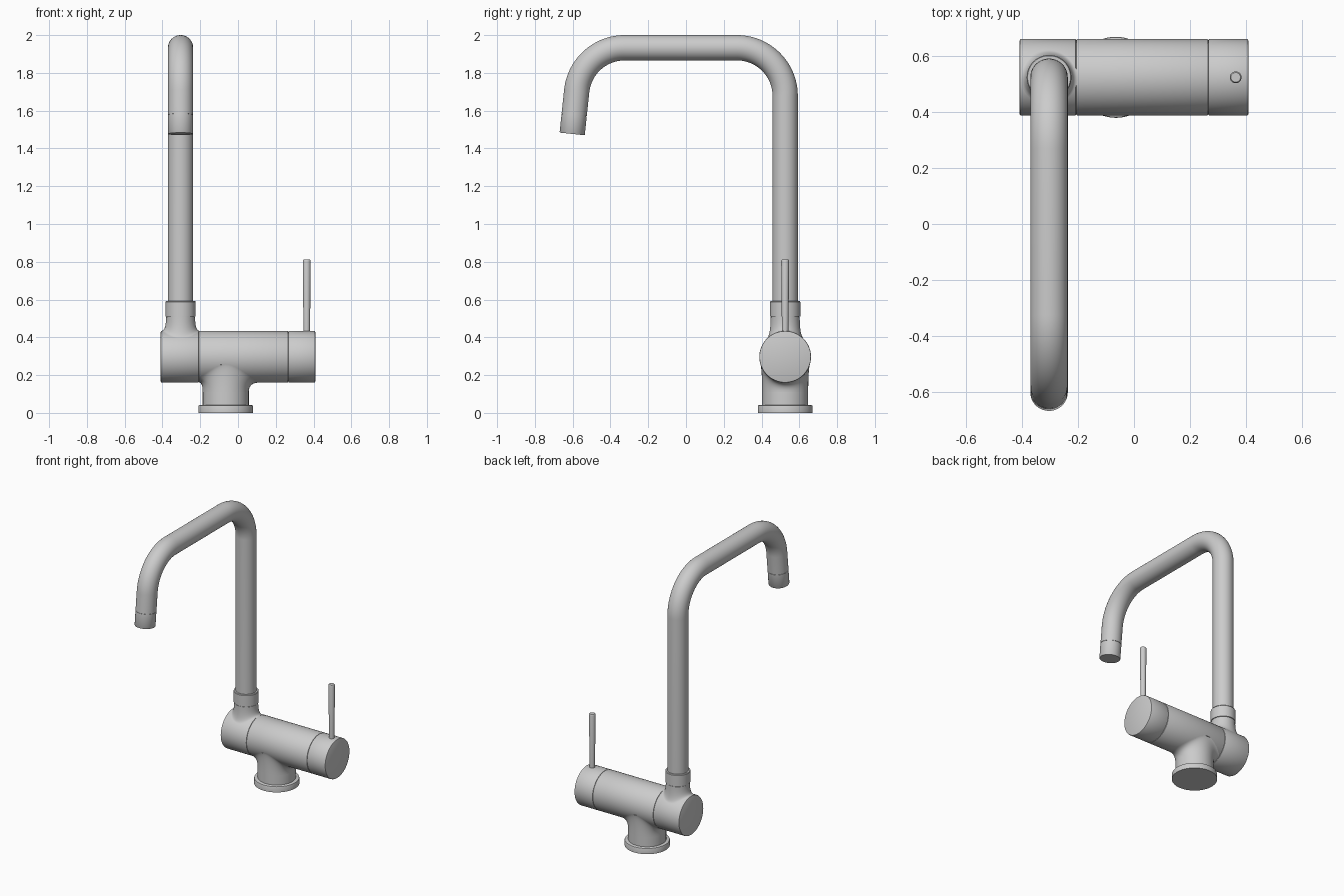
import bpy, bmesh, math
from mathutils import Vector

if "Cube" in bpy.data.objects:
    bpy.data.objects.remove(bpy.data.objects["Cube"])

SEG = 64
YC, ZC, RB = 0.525, 0.297, 0.137      # body axis position and radius
XS, XB = -0.304, -0.065               # spout and base x positions

steel = bpy.data.materials.new("brushed_steel")
steel.diffuse_color = (0.6, 0.6, 0.6, 1)
steel.use_nodes = True
steel.node_tree.nodes["Principled BSDF"].inputs["Base Color"].default_value = steel.diffuse_color


def loft(name, rings):
    """Skin a list of closed rings and cap both ends."""
    bm = bmesh.new()
    rows = [[bm.verts.new(p) for p in r] for r in rings]
    for a, b in zip(rows, rows[1:]):
        for i in range(len(a)):
            j = (i + 1) % len(a)
            bm.faces.new((a[i], a[j], b[j], b[i]))
    bm.faces.new(rows[0][::-1])
    bm.faces.new(rows[-1])
    bmesh.ops.recalc_face_normals(bm, faces=bm.faces)
    me = bpy.data.meshes.new(name)
    bm.to_mesh(me)
    bm.free()
    me.materials.append(steel)
    ob = bpy.data.objects.new(name, me)
    bpy.context.collection.objects.link(ob)
    bpy.ops.object.select_all(action='DESELECT')
    ob.select_set(True)
    bpy.context.view_layer.objects.active = ob
    bpy.ops.object.shade_smooth_by_angle(angle=math.radians(35))
    return ob


def ring(c, d, r, n=SEG):
    """Circle around point c, facing direction d."""
    d = Vector(d).normalized()
    u = d.orthogonal().normalized() if abs(d.x) > 0.5 else Vector((1, 0, 0))
    v = d.cross(u)
    return [Vector(c) + r * (math.cos(2 * math.pi * i / n) * u + math.sin(2 * math.pi * i / n) * v)
            for i in range(n)]


def lathe(name, origin, d, profile, n=SEG):
    """Turn (distance, radius) points around an axis."""
    d = Vector(d).normalized()
    return loft(name, [ring(Vector(origin) + d * t, d, r, n) for t, r in profile])


def barrel(name, x0, x1):
    """Body section with softened rims."""
    b = 0.005
    lathe(name, (0, YC, ZC), (1, 0, 0),
          [(x0, RB - b), (x0 + b * .3, RB - b * .3), (x0 + b, RB), (x1 - b, RB), (x1 - b * .3, RB - b * .3), (x1, RB - b)])


def saddle(name, x, r, rx, ry, z0, sign, xmin):
    """Round neck that flares smoothly onto the horizontal body."""
    def height(dy):
        return ZC + sign * math.sqrt(max(RB ** 2 - dy ** 2, 0))
    rings = []
    for k in range(13):
        t = k / 12
        row = []
        for i in range(SEG):
            a = 2 * math.pi * i / SEG
            c, s = math.cos(a), math.sin(a)
            p0 = Vector((x + r * c, YC + r * s, z0))
            p1 = Vector((x + r * c, YC + r * s, height(r * s)))
            p2 = Vector((max(x + rx * c, xmin), YC + ry * s, height(ry * s)))
            row.append(p0 * (1 - t) ** 2 + p1 * 2 * t * (1 - t) + p2 * t * t)
        rings.append(row)
    loft(name, rings)


# horizontal body: swivel end, valve middle, lever cap
barrel("swivel_end", -0.409, -0.207)
barrel("valve_body", -0.207, 0.266)
barrel("lever_cap", 0.266, 0.409)

# base flange and stem
lathe("base_flange", (XB, YC, 0), (0, 0, 1),
      [(0, 0.145), (0.034, 0.145), (0.039, 0.143), (0.041, 0.139)])
lathe("base_stem", (XB, YC, 0), (0, 0, 1), [(0.03, 0.122), (0.11, 0.122)])
saddle("base_stem_flare", XB, 0.122, 0.175, 0.132, 0.11, -1, -0.205)

# spout neck and collar
saddle("spout_neck", XS, 0.077, 0.102, 0.098, 0.507, 1, -1)
lathe("spout_collar", (XS, YC, 0), (0, 0, 1),
      [(0.505, 0.074), (0.51, 0.074), (0.51, 0.08), (0.588, 0.08), (0.592, 0.077)])

# bent spout pipe
PR, R, ZT = 0.067, 0.255, 1.933
tilt = math.radians(6)
path = [((XS, YC, 0.55), (0, 0, 1))]
N = 24
for k in range(N + 1):                      # rear bend
    a = math.pi / 2 * k / N
    path.append(((XS, YC - R + R * math.cos(a), ZT - R + R * math.sin(a)),
                 (0, -math.sin(a), math.cos(a))))
yf = -0.325
for k in range(N + 1):                      # front bend, stops short of vertical
    a = math.pi / 2 + (math.pi / 2 - tilt) * k / N
    path.append(((XS, yf + R * math.cos(a), ZT - R + R * math.sin(a)),
                 (0, -math.sin(a), math.cos(a))))
end, down = Vector(path[-1][0]), Vector(path[-1][1]).normalized()
path.append((end + down * 0.127, down))
loft("spout_pipe", [ring(c, d, PR) for c, d in path])

# aerator tip with a fine joint groove
lathe("aerator", end + down * 0.125, down,
      [(0, 0.064), (0.004, 0.064), (0.004, PR), (0.101, PR), (0.104, 0.065)])

# lever pin
lathe("lever_pin", (0.364, YC, 0), (0, 0, 1),
      [(0.40, 0.017), (0.804, 0.021), (0.808, 0.02), (0.811, 0.017)], 32)
